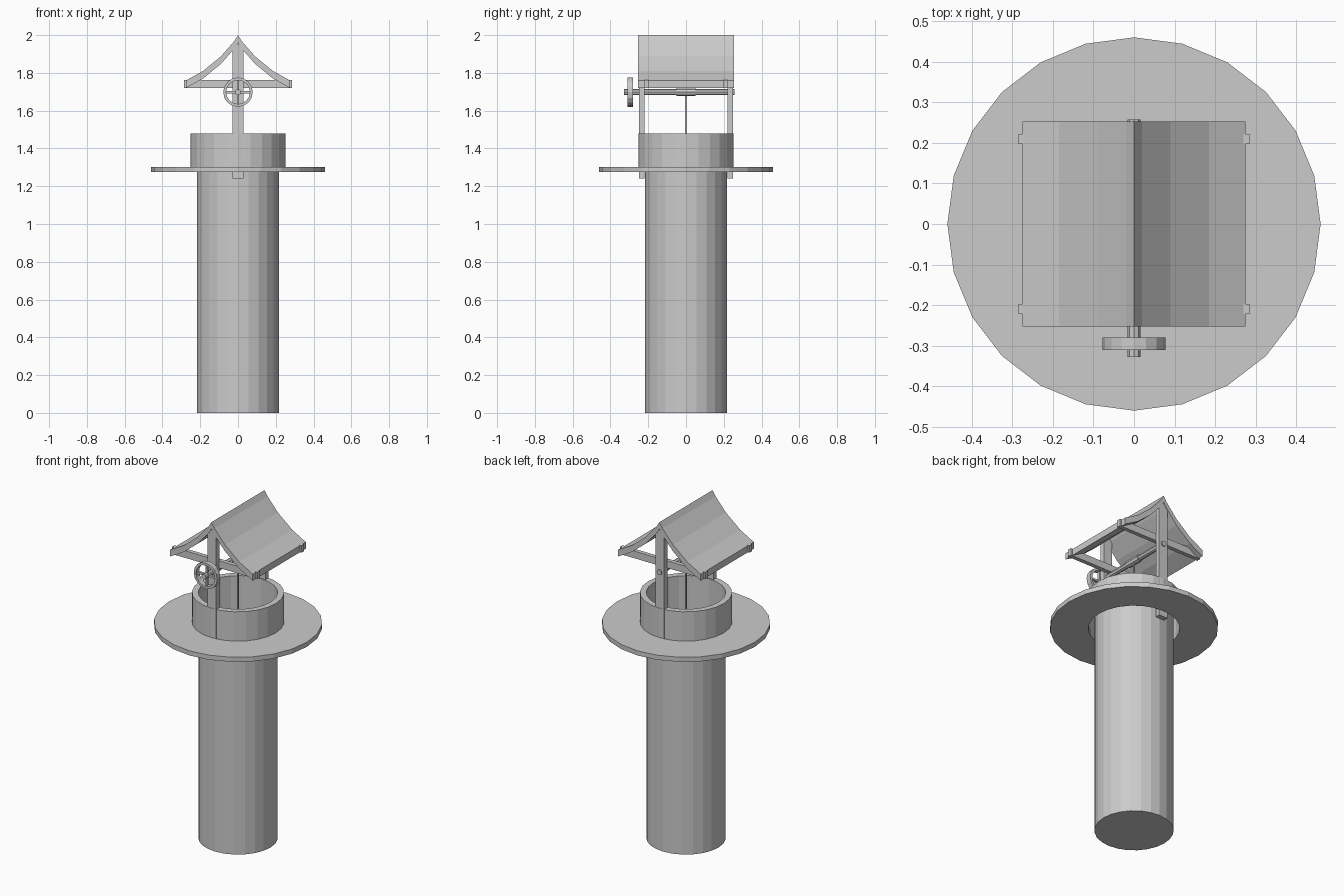
import bpy, bmesh, math
from mathutils import Matrix

if "Cube" in bpy.data.objects:
    bpy.data.objects.remove(bpy.data.objects["Cube"])

grey = bpy.data.materials.new("plain_grey")
grey.use_nodes = True
grey.diffuse_color = (0.6, 0.6, 0.6, 1)
grey.node_tree.nodes["Principled BSDF"].inputs["Base Color"].default_value = (0.6, 0.6, 0.6, 1)


def finish(name, bm, normals=True):
    if normals:
        bmesh.ops.recalc_face_normals(bm, faces=bm.faces)
    mesh = bpy.data.meshes.new(name)
    bm.to_mesh(mesh)
    bm.free()
    mesh.materials.append(grey)
    obj = bpy.data.objects.new(name, mesh)
    bpy.context.collection.objects.link(obj)
    return obj


def lathe(name, profile, sides, closed=False, base=False):
    """Spin (radius, height) points about z."""
    bm = bmesh.new()
    rings = []
    for r, z in profile:
        rings.append([bm.verts.new((r * math.cos(math.tau * i / sides),
                                    r * math.sin(math.tau * i / sides), z)) for i in range(sides)])
    pairs = list(zip(rings, rings[1:]))
    if closed:
        pairs.append((rings[-1], rings[0]))
    for a, b in pairs:
        for i in range(sides):
            j = (i + 1) % sides
            bm.faces.new((a[i], a[j], b[j], b[i]))
    if base:
        bm.faces.new(rings[0][::-1])
    return finish(name, bm, normals=closed)


def box(name, x, y, z):
    """Box from (min, max) ranges."""
    bm = bmesh.new()
    bmesh.ops.create_cube(bm, size=1)
    for v in bm.verts:
        for k, (lo, hi) in enumerate((x, y, z)):
            v.co[k] = lo if v.co[k] < 0 else hi
    return finish(name, bm)


def rod(name, radius, y0, y1, z, sides=8):
    """Cylinder along y."""
    bm = bmesh.new()
    bmesh.ops.create_cone(bm, cap_ends=True, segments=sides, radius1=radius, radius2=radius,
                          depth=y1 - y0, matrix=Matrix.Translation((0, (y0 + y1) / 2, z))
                          @ Matrix.Rotation(math.pi / 2, 4, "X"))
    return finish(name, bm)


# Shaft with the wall folded over at the rim, and the ground disc around it
lathe("well_wall", [(0.217, 0), (0.217, 1.48), (0.252, 1.48), (0.252, 1.275)], 24, base=True)
lathe("ground_disc", [(0.25, 1.275), (0.46, 1.275), (0.46, 1.303), (0.25, 1.303)], 24, closed=True)

# Posts and tie beams at both ends
for side, s in (("front", -1), ("back", 1)):
    box(side + "_post", (-0.029, 0.029), sorted((s * 0.22, s * 0.249)), (1.24, 1.95))
    box(side + "_tie_beam", (-0.285, 0.285), sorted((s * 0.197, s * 0.222)), (1.72, 1.763))

# Curved roof slab, pointed at the ridge
half = [(0.02, 1.968), (0.09, 1.888), (0.185, 1.81), (0.275, 1.76)]
top = [(-x, z) for x, z in reversed(half)] + [(0, 2.0)] + half
bm = bmesh.new()
rows = [[bm.verts.new((x, y, z - drop)) for x, z in top]
        for y, drop in ((-0.253, 0), (0.253, 0), (0.253, 0.04), (-0.253, 0.04))]
for k in range(4):
    a, b = rows[k], rows[(k + 1) % 4]
    for i in range(len(top) - 1):
        bm.faces.new((a[i], a[i + 1], b[i + 1], b[i]))
for i in (0, -1):
    bm.faces.new([r[i] for r in rows])
finish("roof", bm)

# Axle, rope coil and hanging rope
AXLE = 1.698
rod("axle", 0.016, -0.328, 0.257, AXLE)
rod("rope_coil", 0.021, -0.05, 0.05, AXLE)
box("rope", (-0.004, 0.004), (-0.004, 0.004), (0.4, AXLE))

# Crank wheel: ring and crossed spokes
ring = lathe("wheel_ring", [(0.063, -0.015), (0.078, -0.015), (0.078, 0.015), (0.063, 0.015)], 16, closed=True)
ring.data.transform(Matrix.Translation((0, -0.295, AXLE)) @ Matrix.Rotation(math.pi / 2, 4, "X"))
box("wheel_spoke_across", (-0.066, 0.066), (-0.302, -0.288), (AXLE - 0.006, AXLE + 0.006))
box("wheel_spoke_upright", (-0.006, 0.006), (-0.302, -0.288), (AXLE - 0.066, AXLE + 0.066))
